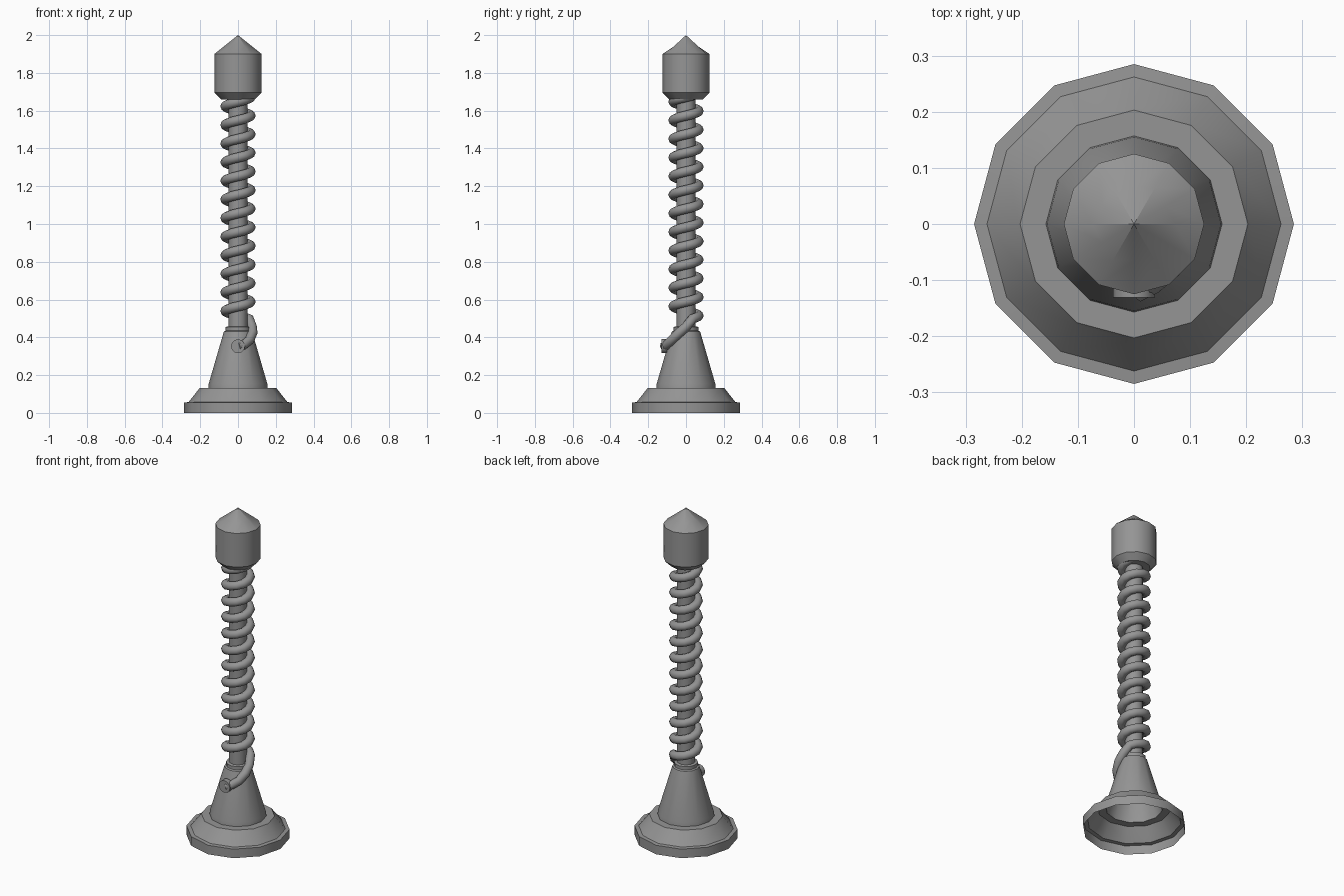
import bpy
from math import sin, cos, pi, radians
from mathutils import Vector

cube = bpy.data.objects.get("Cube")
if cube:
    bpy.data.objects.remove(cube)

SIDES = 12
grey = bpy.data.materials.new("Grey metal")
grey.use_nodes = True
COLOUR = (0.3, 0.3, 0.3, 1)
grey.diffuse_color = COLOUR
grey.node_tree.nodes["Principled BSDF"].inputs["Base Color"].default_value = COLOUR


def finish(obj, angle=32):
    bpy.ops.object.select_all(action='DESELECT')
    obj.select_set(True)
    bpy.context.view_layer.objects.active = obj
    bpy.ops.object.shade_smooth_by_angle(angle=radians(angle))


def lathe(name, profile, hex_rings=(), tip=None, bottom=False):
    """Revolve (radius, height) pairs; hex_rings pull every second point onto a hexagon."""
    verts, faces = [], []
    for k, (r, z) in enumerate(profile):
        for i in range(SIDES):
            a = 2 * pi * i / SIDES
            s = r * cos(pi / 6) if k in hex_rings and i % 2 else r
            verts.append((s * cos(a), s * sin(a), z))
    for k in range(len(profile) - 1):
        for i in range(SIDES):
            j = (i + 1) % SIDES
            a, b = k * SIDES, (k + 1) * SIDES
            faces.append((a + i, a + j, b + j, b + i))
    if bottom:
        faces.append(tuple(reversed(range(SIDES))))
    if tip:
        verts.append((0, 0, tip))
        b = (len(profile) - 1) * SIDES
        faces += [(b + i, b + (i + 1) % SIDES, len(verts) - 1) for i in range(SIDES)]
    mesh = bpy.data.meshes.new(name)
    mesh.from_pydata(verts, [], faces)
    mesh.materials.append(grey)
    obj = bpy.data.objects.new(name, mesh)
    bpy.context.collection.objects.link(obj)
    finish(obj)
    return obj


# Hollow foot, tapered socket and collar, open underneath
lathe("stepped_base", [(0.285, 0), (0.285, 0.055), (0.262, 0.057), (0.208, 0.125),
                       (0.203, 0.132), (0.157, 0.132), (0.155, 0.155),
                       (0.075, 0.43), (0.066, 0.435), (0.066, 0.455), (0.05, 0.458)])

# Straight pole
lathe("pole", [(0.05, 0.44), (0.05, 1.68)])

# Faceted head with a six-sided point
lathe("pointed_head", [(0.09, 1.66), (0.125, 1.695), (0.125, 1.9), (0.075, 1.94)],
      hex_rings=(3,), tip=2.0, bottom=True)

# Coiled cable: tail down to the socket, then a rising helix
RADIUS, PITCH, START = 0.068, 0.0985, 0.49
path = [Vector(p) for p in [(0, -0.115, 0.352), (0.03, -0.1, 0.36), (0.06, -0.075, 0.385),
                            (0.077, -0.04, 0.42), (0.076, 0, 0.455)]]
for i in range(1, int((1.69 - START) / PITCH * SIDES) + 1):
    a = 2 * pi * i / SIDES
    path.append(Vector((RADIUS * cos(a), RADIUS * sin(a), START + PITCH * i / SIDES)))
curve = bpy.data.curves.new("coiled_cable", 'CURVE')
curve.dimensions = '3D'
curve.twist_mode = 'Z_UP'
curve.bevel_depth = 0.026
curve.bevel_resolution = 2
curve.use_fill_caps = True
spline = curve.splines.new('POLY')
spline.points.add(len(path) - 1)
for point, co in zip(spline.points, path):
    point.co = (*co, 1)
cable = bpy.data.objects.new("coiled_cable", curve)
bpy.context.collection.objects.link(cable)
bpy.ops.object.select_all(action='DESELECT')
cable.select_set(True)
bpy.context.view_layer.objects.active = cable
bpy.ops.object.convert(target='MESH')
cable = bpy.context.object
cable.data.materials.clear()
cable.data.materials.append(grey)
finish(cable, 50)

# Round plug at the end of the cable
bpy.ops.mesh.primitive_cylinder_add(vertices=SIDES, radius=0.037, depth=0.03,
                                    location=(0, -0.116, 0.353),
                                    rotation=(radians(90), 0, 0))
plug = bpy.context.object
plug.name = "cable_plug"
plug.data.materials.append(grey)
finish(plug)
